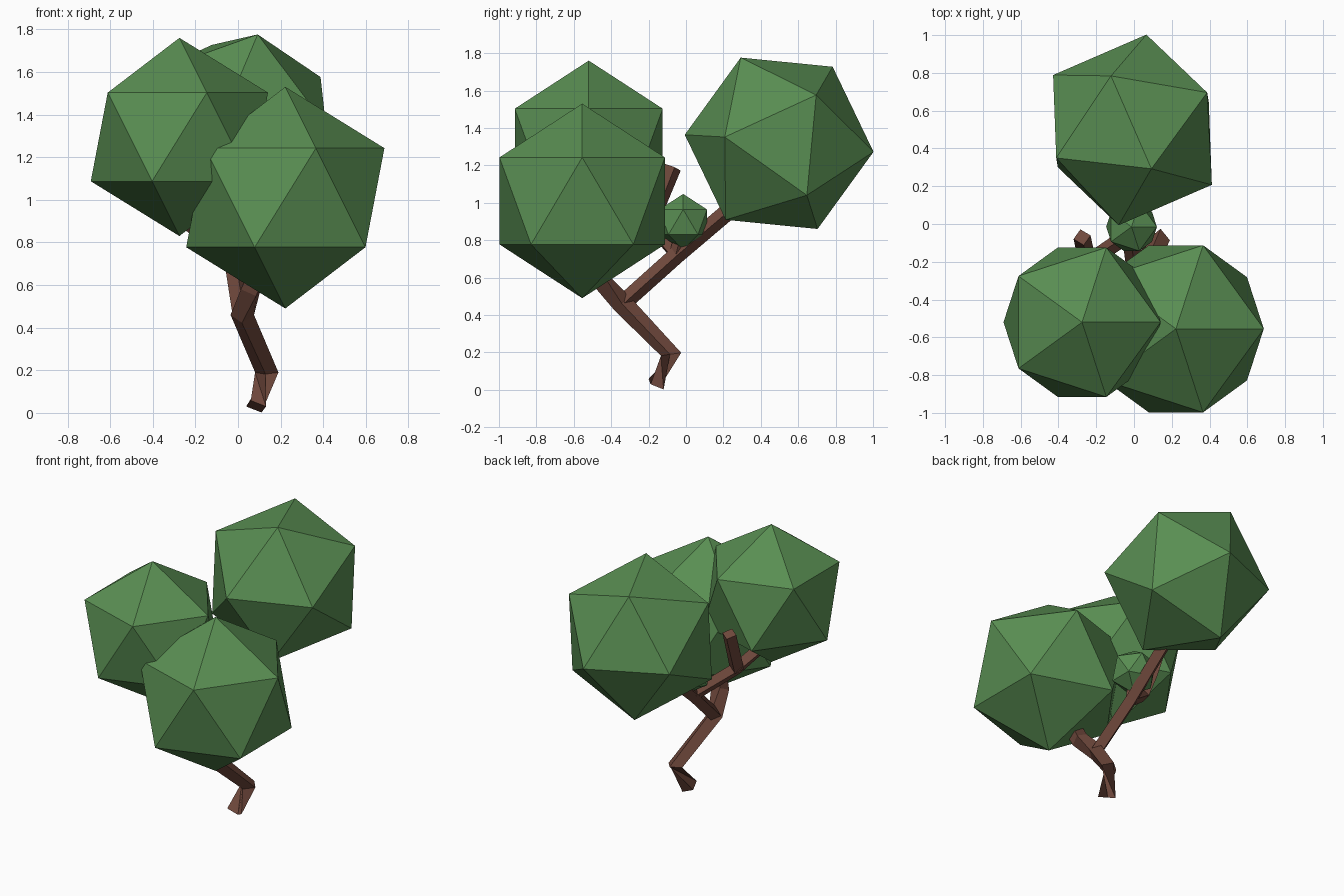
import bpy
from mathutils import Vector, Matrix

if "Cube" in bpy.data.objects:
    bpy.data.objects.remove(bpy.data.objects["Cube"])


def material(name, color):
    m = bpy.data.materials.new(name)
    m.diffuse_color = color
    m.use_nodes = True
    m.node_tree.nodes["Principled BSDF"].inputs["Base Color"].default_value = m.diffuse_color
    return m


BARK = material("bark", (0.16, 0.065, 0.045, 1))
LEAF = material("leaf", (0.10, 0.27, 0.085, 1))


def limb(name, points, radius):
    """Four-sided wooden limb with mitred bends along a path."""
    cu = bpy.data.curves.new(name, 'CURVE')
    cu.dimensions = '3D'
    cu.twist_mode = 'Z_UP'
    cu.bevel_depth = radius
    cu.bevel_resolution = 0
    cu.use_fill_caps = True
    sp = cu.splines.new('POLY')
    sp.use_smooth = False
    sp.points.add(len(points) - 1)
    for p, co in zip(sp.points, points):
        p.co = (*co, 1)
    ob = bpy.data.objects.new(name, cu)
    bpy.context.collection.objects.link(ob)
    bpy.ops.object.select_all(action='DESELECT')
    ob.select_set(True)
    bpy.context.view_layer.objects.active = ob
    bpy.ops.object.convert(target='MESH')
    ob = bpy.context.object
    ob.data.materials.clear()
    ob.data.materials.append(BARK)


def foliage(name, center, radius, pole=(0, 0, 1), neighbour=(1, 0, 0.5)):
    """Icosahedron turned so one vertex is at pole and the next at neighbour."""
    bpy.ops.mesh.primitive_ico_sphere_add(subdivisions=1, radius=radius)
    ob = bpy.context.object
    ob.name = name
    z = Vector(pole).normalized()
    n = Vector(neighbour)
    x = (n - z * n.dot(z)).normalized()
    rot = Matrix((x, z.cross(x), z)).transposed()
    ob.matrix_world = Matrix.Translation(center) @ rot.to_4x4()
    ob.data.materials.append(LEAF)


# trunk and branches
fork = (0.02, -0.34, 0.46)
twig_fork = (-0.02, -0.05, 0.72)
twig_tip = (-0.24, -0.20, 0.90)
limb("trunk", [(0.085, -0.16, 0.03), (0.135, -0.08, 0.19), fork,
               (0.06, -0.45, 0.58), (0.15, -0.52, 0.80)], 0.055)
limb("back_branch", [fork, twig_fork, (-0.03, 0.28, 1.0)], 0.046)
limb("side_branch", [twig_fork, twig_tip, (-0.33, -0.35, 1.02)], 0.042)
limb("bare_stub", [twig_tip, (-0.26, -0.14, 1.02), (-0.275, -0.07, 1.19)], 0.046)
limb("small_twig", [twig_fork, (-0.015, -0.01, 0.88)], 0.04)

# foliage clumps
foliage("left_foliage", (-0.275, -0.52, 1.295), 0.465)
foliage("right_foliage", (0.222, -0.555, 1.01), 0.52)
foliage("back_foliage", (-0.008, 0.498, 1.318), 0.512,
        (0.10, -0.205, 0.457), (0.42, -0.29, 0.032))
foliage("small_foliage", (-0.013, -0.015, 0.897), 0.15)
